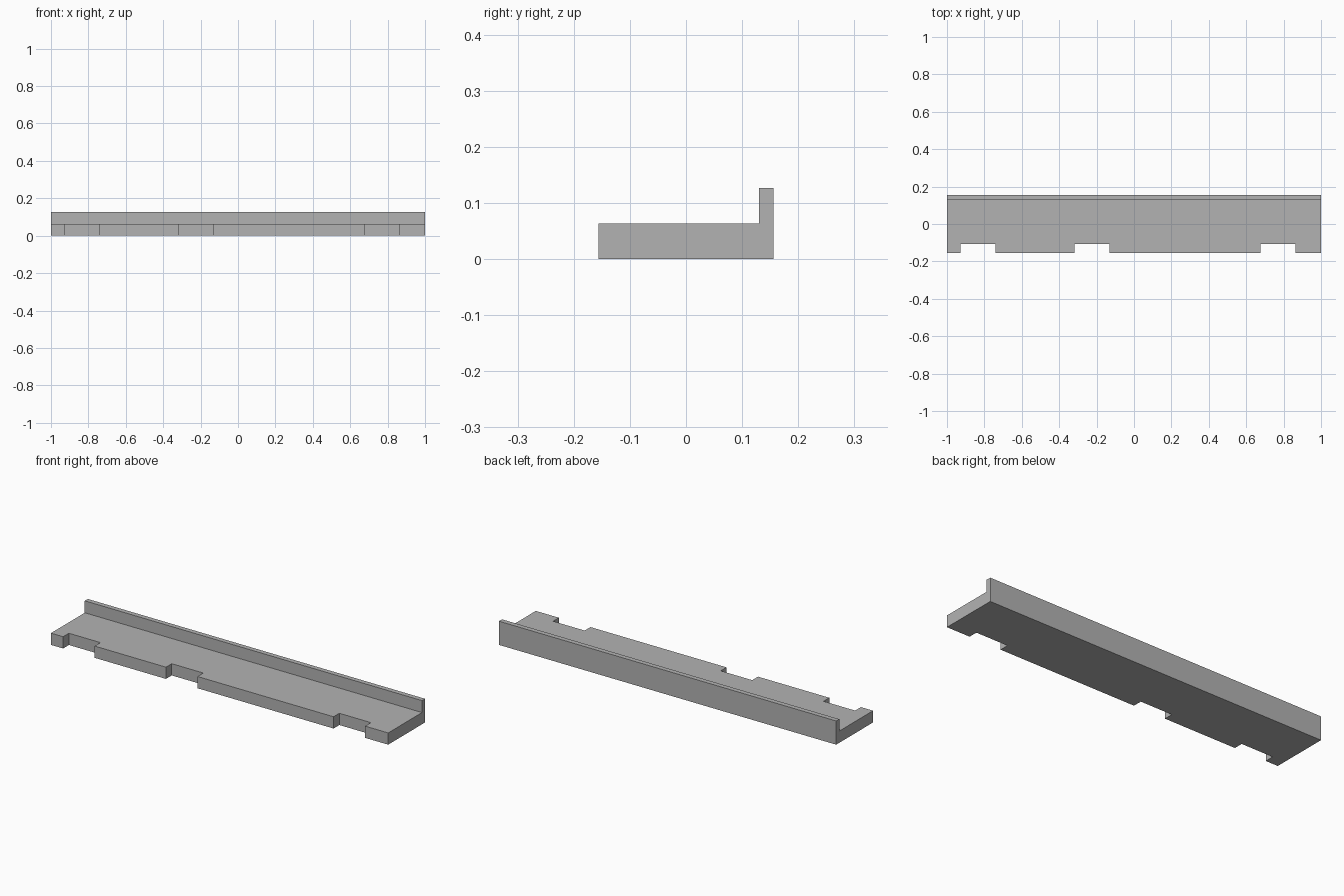
import bpy
import bmesh

cube = bpy.data.objects.get("Cube")
if cube:
    bpy.data.objects.remove(cube, do_unlink=True)

# Plain grey material
grey = bpy.data.materials.new("plain_grey")
grey.use_nodes = True
colour = (0.45, 0.45, 0.45, 1)
grey.diffuse_color = colour
grey.node_tree.nodes["Principled BSDF"].inputs["Base Color"].default_value = colour

FRONT, BACK = -0.156, 0.156
NOTCH_BACK, LIP_FRONT = -0.107, 0.13
SHELF_TOP, LIP_TOP = 0.063, 0.127
NOTCH_WIDTH = 0.187

# Shelf outline, stepping in at each notch along the front edge
outline = [(-1, FRONT)]
for left in (-0.928, -0.318, 0.676):
    right = left + NOTCH_WIDTH
    outline += [(left, FRONT), (left, NOTCH_BACK), (right, NOTCH_BACK), (right, FRONT)]
outline += [(1, FRONT), (1, LIP_FRONT), (1, BACK), (-1, BACK), (-1, LIP_FRONT)]

bm = bmesh.new()
base = bm.faces.new([bm.verts.new((x, y, 0)) for x, y in outline])
result = bmesh.ops.extrude_face_region(bm, geom=[base])
top_verts = [g for g in result["geom"] if isinstance(g, bmesh.types.BMVert)]
top = next(g for g in result["geom"] if isinstance(g, bmesh.types.BMFace))
bmesh.ops.translate(bm, verts=top_verts, vec=(0, 0, SHELF_TOP))

# Raised lip: split the top along the rear strip and extrude it
ends = [v for v in top.verts if abs(v.co.y - LIP_FRONT) < 0.001]
bmesh.utils.face_split(top, ends[0], ends[1])
bm.faces.ensure_lookup_table()
strip = next(f for f in bm.faces if all(v.co.z > 0.01 and v.co.y > 0.1 for v in f.verts))
result = bmesh.ops.extrude_face_region(bm, geom=[strip])
lip_verts = [g for g in result["geom"] if isinstance(g, bmesh.types.BMVert)]
bmesh.ops.translate(bm, verts=lip_verts, vec=(0, 0, LIP_TOP - SHELF_TOP))

# Remove the face left inside the lip, if any
inner = [f for f in bm.faces if len(f.verts) == 4
         and all(abs(v.co.z - SHELF_TOP) < 0.001 and v.co.y > 0.1 for v in f.verts)]
bmesh.ops.delete(bm, geom=inner, context="FACES_ONLY")
bmesh.ops.recalc_face_normals(bm, faces=bm.faces[:])

mesh = bpy.data.meshes.new("notched_ledge")
bm.to_mesh(mesh)
bm.free()
mesh.materials.append(grey)
ledge = bpy.data.objects.new("notched_ledge", mesh)
bpy.context.collection.objects.link(ledge)
